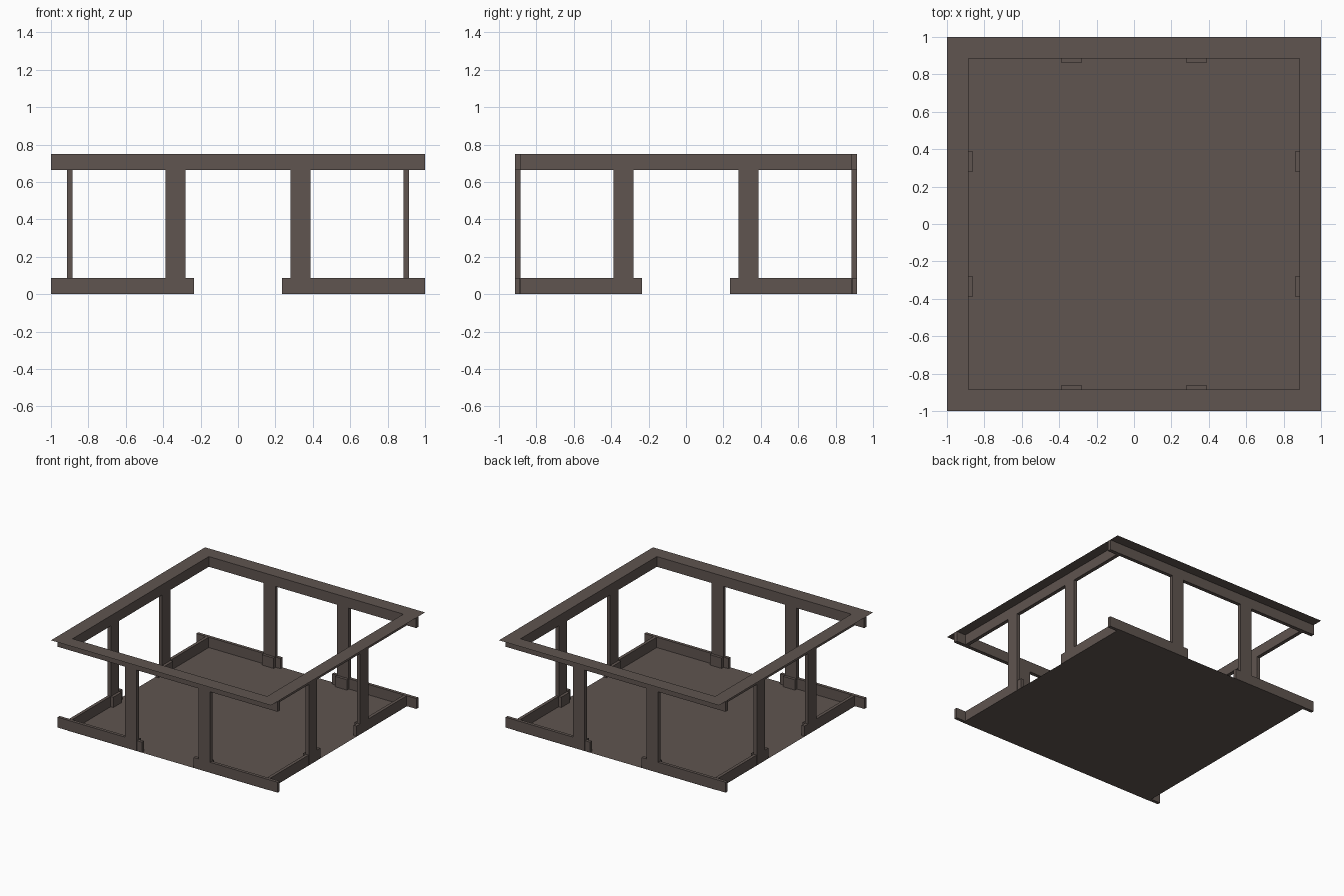
import bpy, bmesh

if "Cube" in bpy.data.objects:
    bpy.data.objects.remove(bpy.data.objects["Cube"])

mat = bpy.data.materials.new("dark_taupe")
mat.diffuse_color = (0.115, 0.09, 0.08, 1)
mat.use_nodes = True
mat.node_tree.nodes["Principled BSDF"].inputs["Base Color"].default_value = mat.diffuse_color

INNER, OUTER, ROOF_Z, BEAM_Z, BASE_Z = 0.885, 0.915, 0.75, 0.665, 0.085


def finish(name, bm):
    me = bpy.data.meshes.new(name)
    bm.to_mesh(me)
    bm.free()
    me.materials.append(mat)
    ob = bpy.data.objects.new(name, me)
    bpy.context.collection.objects.link(ob)
    return ob


def box(name, along, depth, z, side, turned):
    """Box given as range along a wall, distance from centre, and height.
    side is -1 or 1; turned puts the wall on the x sides."""
    bm = bmesh.new()
    bmesh.ops.create_cube(bm, size=1)
    d = sorted((depth[0] * side, depth[1] * side))
    for v in bm.verts:
        a = along[v.co.x > 0]
        b = d[v.co.y > 0]
        v.co = (b, a, z[v.co.z > 0]) if turned else (a, b, z[v.co.z > 0])
    if turned:
        bmesh.ops.reverse_faces(bm, faces=bm.faces)
    return finish(name, bm)


# floor sheet
bm = bmesh.new()
bmesh.ops.create_grid(bm, x_segments=1, y_segments=1, size=OUTER)
finish("floor", bm)

# flat roof rim with a large square opening
bm = bmesh.new()
corners = [(-1, -1), (1, -1), (1, 1), (-1, 1)]
outer = [bm.verts.new((x, y, ROOF_Z)) for x, y in corners]
inner = [bm.verts.new((x * INNER, y * INNER, ROOF_Z)) for x, y in corners]
for i in range(4):
    j = (i + 1) % 4
    bm.faces.new((outer[i], outer[j], inner[j], inner[i]))
finish("roof_rim", bm)

for turned in (False, True):
    end = INNER if turned else 1.0   # front and back walls run past the corners
    for side in (-1, 1):
        # beam under the rim
        box("roof_beam", (-end, end), (INNER, OUTER), (BEAM_Z, ROOF_Z - 0.001), side, turned)
        for s in (-1, 1):
            # low wall either side of the opening
            box("low_wall", sorted((s * 0.235, s * end)), (INNER + 0.002, OUTER - 0.002),
                (0, BASE_Z), side, turned)
            # column and its inner foot
            span = sorted((s * 0.28, s * 0.387))
            box("column", span, (INNER, OUTER), (0, BEAM_Z), side, turned)
            box("column_foot", span, (0.862, INNER), (0, BASE_Z), side, turned)
